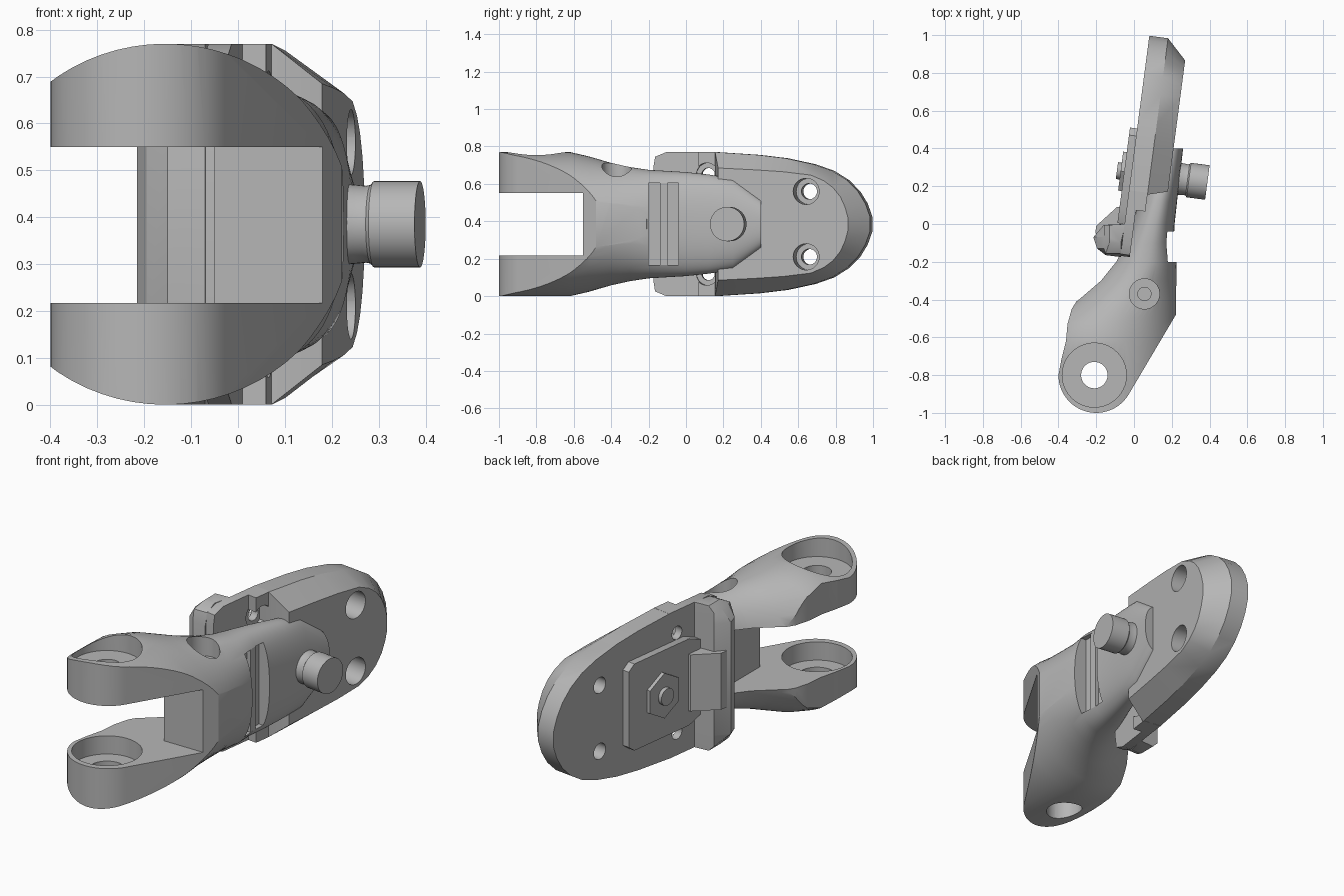
import bpy, bmesh, math
from mathutils import Matrix, Vector

cube = bpy.data.objects.get("Cube")
if cube:
    bpy.data.objects.remove(cube)

grey = bpy.data.materials.new("neutral grey")
grey.use_nodes = True
GREY = (0.47, 0.47, 0.47, 1)
grey.diffuse_color = GREY
grey.node_tree.nodes["Principled BSDF"].inputs["Base Color"].default_value = GREY

MID = 0.385                       # symmetry height
TILT = Matrix.Translation((-0.05, 0, 0)) @ Matrix.Rotation(math.radians(-7.5), 4, 'Z')


def loft(name, rings, tilted=False):
    """Skin equal-length rings of points and cap both ends."""
    bm = bmesh.new()
    rows = [[bm.verts.new(TILT @ Vector(p) if tilted else Vector(p)) for p in r] for r in rings]
    n = len(rows[0])
    for a, b in zip(rows, rows[1:]):
        for i in range(n):
            j = (i + 1) % n
            bm.faces.new((a[i], a[j], b[j], b[i]))
    bm.faces.new(rows[0])
    bm.faces.new(rows[-1])
    bmesh.ops.recalc_face_normals(bm, faces=bm.faces)
    me = bpy.data.meshes.new(name)
    bm.to_mesh(me)
    bm.free()
    me.materials.append(grey)
    ob = bpy.data.objects.new(name, me)
    bpy.context.collection.objects.link(ob)
    return ob


def prism(name, pts, z0, z1):
    return loft(name, [[(x, y, z) for x, y in pts] for z in (z0, z1)])


def box(name, x0, x1, y0, y1, z0, z1):
    return prism(name, [(x0, y0), (x1, y0), (x1, y1), (x0, y1)], z0, z1)


def post(name, x, y, r, z0, z1, n=40):
    ts = [math.tau * i / n for i in range(n)]
    return prism(name, [(x + r * math.cos(t), y + r * math.sin(t)) for t in ts], z0, z1)


def turned(name, u, z, steps, n=40):
    """Round part along the plate normal; steps are (height, radius)."""
    ts = [math.tau * i / n for i in range(n)]
    return loft(name, [[(v, u + r * math.sin(t), z + r * math.cos(t)) for t in ts]
                       for v, r in steps], True)


def combine(ob, tool, op='DIFFERENCE'):
    m = ob.modifiers.new("cut", 'BOOLEAN')
    m.operation, m.object, m.solver = op, tool, 'EXACT'
    dg = bpy.context.evaluated_depsgraph_get()
    me = bpy.data.meshes.new_from_object(ob.evaluated_get(dg))
    ob.modifiers.clear()
    ob.data = me
    bpy.data.objects.remove(tool)


# Forked arm: rounded sections along y as (y, left, right, half height)
sections = [(-1.02, -.555, .245, .385), (-.62, -.555, .245, .385), (-.52, -.51, .245, .362),
            (-.4, -.33, .24, .327), (-.3, -.21, .235, .305), (-.2, -.115, .225, .29),
            (-.1, -.06, .21, .284), (0, -.015, .215, .278), (.12, .03, .228, .265),
            (.25, .07, .243, .245), (.4, .1, .26, .13)]


def section(y, left, right, h, n=72):
    e = 1 if y < -.25 else .85
    ring = []
    for i in range(n):
        t = math.tau * i / n
        c, s = math.cos(t), math.sin(t)
        ring.append(((left + right) / 2 + (right - left) / 2 * math.copysign(abs(c) ** e, c), y,
                     MID + h * math.copysign(abs(s) ** e, s)))
    return ring


arm = loft("forked_arm", [section(*s) for s in sections])

# Plan outline of the arm, round at the pivot
PX, PY = -.2, -.8
arc = [(PX + .2 * math.cos(t), PY + .2 * math.sin(t))
       for t in (math.radians(180 + 149 * i / 24) for i in range(25))]
outline = arc + [(.222, -.48), (.225, -.21), (.3, -.19), (.3, .5), (-.1, .5), (-.1, -.19),
                 (-.2, -.29), (-.28, -.37), (-.33, -.45), (-.352, -.53), (-.36, -.62), (-.385, -.72)]
combine(arm, prism("outline_tool", outline, -.1, .9), 'INTERSECT')

# Slot between the lugs, leaving a narrow web
slot = [(-1, -1.2), (1, -1.2), (1, -.55), (-.05, -.55), (-.05, -.14), (-1, -.14)]
combine(arm, prism("slot_tool", slot, .217, .55))

# Pivot bores, lug recesses, screw hole and notch
for x, y, r, z0, z1 in [(PX - .01, PY, .07, .4, .9), (PX - .01, PY, .17, .67, .9),
                        (PX - .01, PY, .17, .12, .3), (PX - .01, PY, .09, -.1, .2),
                        (.055, -.37, .08, .59, .9), (.055, -.37, .035, .42, .9)]:
    combine(arm, post("bore_tool", x, y, r, z0, z1))
combine(arm, box("notch_tool", .15, .4, -.2, -.04, .165, .605))

# Latch bar lying in the notch
box("latch_bar", .13, .172, -.14, -.1, .165, .605)


# Mounting plate: half outlines as (along, half height), mirrored about the middle
def mirrored(half, v):
    return [(v, u, MID + h) for u, h in half] + [(v, u, MID - h) for u, h in reversed(half)]


base = [(.17, .385), (.4, .37), (.55, .352), (.7, .32), (.8, .285), (.88, .235),
        (.94, .175), (.98, .11), (1.005, .04)]
face = [(.2, .3), (.4, .29), (.55, .28), (.7, .262), (.77, .232), (.82, .195),
        (.86, .145), (.885, .09), (.9, .035)]
plate = loft("mounting_plate", [mirrored(base, 0), mirrored(base, .1), mirrored(face, .205)], True)
foot_half = [(-.17, .3), (-.16, .36), (-.1, .385), (.09, .385)]
foot = loft("plate_foot", [mirrored(foot_half, v) for v in (0, .05)], True)
step = loft("plate_step", [mirrored([(.08, .385), (.18, .385)], v) for v in (0, .1)], True)

# Countersunk screw holes
for side in (-1, 1):
    z = MID + side * .175
    combine(plate, turned("hole_tool", .675, z, [(-.1, .042), (.3, .042)]))
    combine(plate, turned("sink_tool", .675, z, [(.08, .07), (.3, .07)]))
    z = MID + side * .265
    for part in (foot, step):
        combine(part, turned("hole_tool", .125, z, [(-.1, .035), (.3, .035)]))
        combine(part, turned("sink_tool", .125, z, [(.04, .062), (.3, .062)]))

# Hooked ridge at the foot, with rounded-off ends
ridge = [(-.215, -.07), (-.195, -.13), (-.15, -.165), (-.07, -.175), (-.045, 0), (-.16, -.005)]


def trimmed(x_min, y_min):
    return [(max(x, x_min), max(y, y_min)) for x, y in ridge]


ends = [(trimmed(-.13, -.1), 0), (trimmed(-.16, -.155), .03), (ridge, .09)]
ends += [(pts, 2 * MID - z) for pts, z in reversed(ends)]
loft("hook_ridge", [[(x, y, z) for x, y in pts] for pts, z in ends])
prism("hook_bridge", [(-.205, -.05), (-.2, -.01), (-.09, .09), (-.03, .09), (-.05, -.1)],
      MID - .15, MID + .15)

# Clip plate with trimmed corners on the back of the mounting plate
clip_half = [(0, .2), (.08, .23), (.47, .23), (.51, .2)]
loft("clip_plate", [mirrored(clip_half, v) for v in (-.038, .01)], True)
turned("hex_nut", .275, MID, [(-.057, .12), (-.03, .12)], 6)
turned("bolt_tip", .275, MID, [(-.077, .045), (-.05, .045)])

# Clamping knob on a short neck
turned("knob", .275, MID, [(.2, .09), (.27, .084), (.29, .082), (.3, .084), (.307, .092), (.406, .092)])

# Smooth shading with sharp creases
bpy.ops.object.select_all(action='DESELECT')
for ob in bpy.context.collection.objects:
    if ob.type == 'MESH' and grey.name in ob.data.materials:
        ob.select_set(True)
        bpy.context.view_layer.objects.active = ob
bpy.ops.object.shade_smooth_by_angle(angle=math.radians(30))
